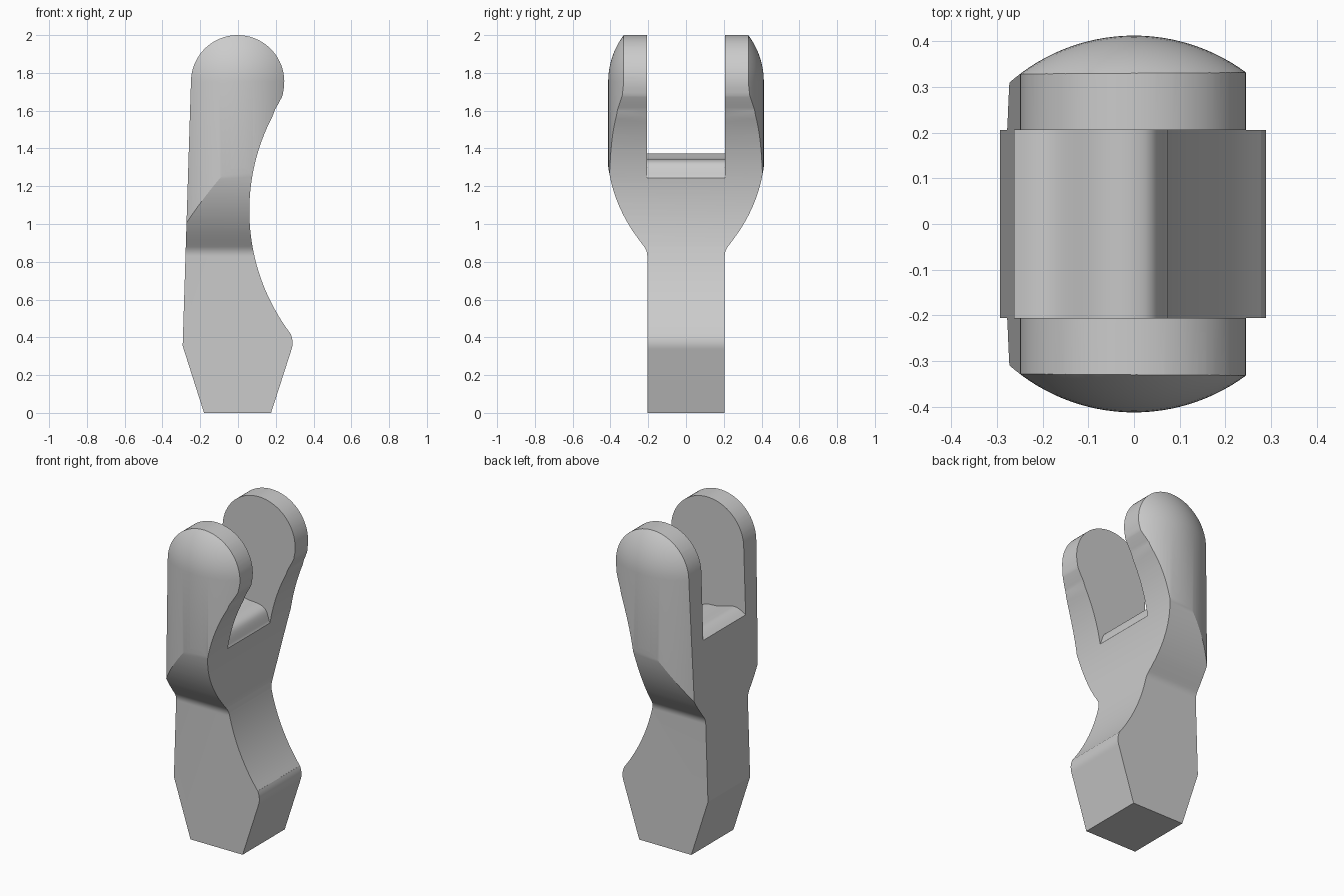
import bpy, bmesh
from math import cos, sin, pi, radians, asin
from mathutils import Vector

cube = bpy.data.objects.get("Cube")
if cube:
    bpy.data.objects.remove(cube, do_unlink=True)

grey = bpy.data.materials.new("plain_grey")
grey.use_nodes = True
tone = (0.6, 0.6, 0.6, 1)
grey.diffuse_color = tone
grey.node_tree.nodes["Principled BSDF"].inputs["Base Color"].default_value = tone


def arc(cx, cz, r, a0, a1, n):
    return [(cx + r * cos(a0 + (a1 - a0) * i / n), cz + r * sin(a0 + (a1 - a0) * i / n))
            for i in range(n + 1)]


def bend(a, b, c, n=8):
    """Rounded corner from a to c, pulled towards b."""
    a, b, c = Vector(a), Vector(b), Vector(c)
    return [tuple(a * (1 - t) ** 2 + b * 2 * t * (1 - t) + c * t * t)
            for t in (i / n for i in range(n + 1))]


def spline(pts, n=6):
    """Smooth curve through the points."""
    p = [Vector(q) for q in [pts[0]] + pts + [pts[-1]]]
    out = []
    for a, b, c, d in zip(p, p[1:], p[2:], p[3:]):
        for t in (i / n for i in range(n)):
            out.append(tuple(0.5 * (2 * b + (c - a) * t + (2 * a - 5 * b + 4 * c - d) * t * t
                                    + (3 * b - a - 3 * c + d) * t ** 3)))
    return out + [pts[-1]]


def new_object(name, bm):
    bmesh.ops.recalc_face_normals(bm, faces=bm.faces)
    mesh = bpy.data.meshes.new(name)
    bm.to_mesh(mesh)
    bm.free()
    mesh.materials.append(grey)
    ob = bpy.data.objects.new(name, mesh)
    bpy.context.collection.objects.link(ob)
    return ob


def prism(name, profile, half, axis):
    """Extrude a (horizontal, z) profile both ways along the axis."""
    place = (lambda u, z, d: (d, u, z)) if axis == "x" else (lambda u, z, d: (u, d, z))
    bm = bmesh.new()
    face = bm.faces.new([bm.verts.new(place(u, z, -half)) for u, z in profile])
    grown = bmesh.ops.extrude_face_region(bm, geom=[face])["geom"]
    bmesh.ops.translate(bm, vec=place(0, 0, 2 * half),
                        verts=[g for g in grown if isinstance(g, bmesh.types.BMVert)])
    return new_object(name, bm)


def lathe(name, profile, steps):
    bm = bmesh.new()
    verts = [bm.verts.new((r, 0, z)) for r, z in profile]
    edges = [bm.edges.new(pair) for pair in zip(verts, verts[1:])]
    bmesh.ops.spin(bm, geom=verts + edges, axis=(0, 0, 1), cent=(0, 0, 0),
                   angle=2 * pi, steps=steps)
    bmesh.ops.remove_doubles(bm, verts=bm.verts, dist=0.0001)
    return new_object(name, bm)


# Front outline: tapered foot, hollowed waist, round head
waist = asin(0.65 / 1.08)
outline = [(-0.18, 0), (0.175, 0)]
outline += bend((0.283, 0.335), (0.297, 0.375), (0.278, 0.42))
outline += arc(1.14, 1.07, 1.08, pi + waist, pi - asin(0.5 / 1.08), 36)
outline += bend((0.187, 1.59), (0.222, 1.65), (0.236, 1.68))[1:]
outline += arc(-0.002, 1.753, 0.247, radians(-13), pi, 40)
outline += [(-0.293, 0.355)]
body = prism("clevis_body", outline, 0.6, "y")

# Side outline: narrow shank flaring into the fork
flare = bend((0.205, 0.83), (0.205, 0.857), (0.222, 0.88))
flare += spline([(0.222, 0.88), (0.29, 0.975), (0.345, 1.075), (0.385, 1.18), (0.41, 1.29),
                 (0.422, 1.4)])[1:]
side = [(0.205, -0.1)] + flare + [(0.45, 1.6), (0.45, 2.2)]
side += [(-y, z) for y, z in reversed(side)]
flare_cutter = prism("flare_cutter", side, 0.6, "x")

# Round outer wall of the fork with a domed top
dome = [(0, -0.1), (0.412, -0.1)] + arc(0, 1.753, 0.412, 0, pi / 2, 24)
dome_cutter = lathe("dome_cutter", dome, 128)

# Slot between the two fork arms, with a wavy floor
floor = [(-0.5, 1.24)] + spline([(-0.275, 1.335), (-0.22, 1.367), (-0.17, 1.373), (-0.08, 1.348),
                               (0, 1.34), (0.045, 1.315), (0.07, 1.25)])
slot = floor + [(0.1, 1.2), (0.5, 1.2), (0.5, 2.2), (-0.5, 2.2)]
slot_cutter = prism("slot_cutter", slot, 0.206, "y")

for cutter, operation in ((flare_cutter, "INTERSECT"), (dome_cutter, "INTERSECT"),
                          (slot_cutter, "DIFFERENCE")):
    mod = body.modifiers.new(cutter.name, "BOOLEAN")
    mod.object, mod.operation, mod.solver = cutter, operation, "EXACT"
    cutter.hide_render = True

# Bake the cuts, drop the cutters, smooth the curved faces
bpy.context.view_layer.update()
baked = bpy.data.meshes.new_from_object(
    body.evaluated_get(bpy.context.evaluated_depsgraph_get()))
body.modifiers.clear()
body.data = baked
for cutter in (flare_cutter, dome_cutter, slot_cutter):
    bpy.data.objects.remove(cutter, do_unlink=True)

bpy.ops.object.select_all(action="DESELECT")
body.select_set(True)
bpy.context.view_layer.objects.active = body
bpy.ops.object.shade_smooth_by_angle(angle=radians(17))
